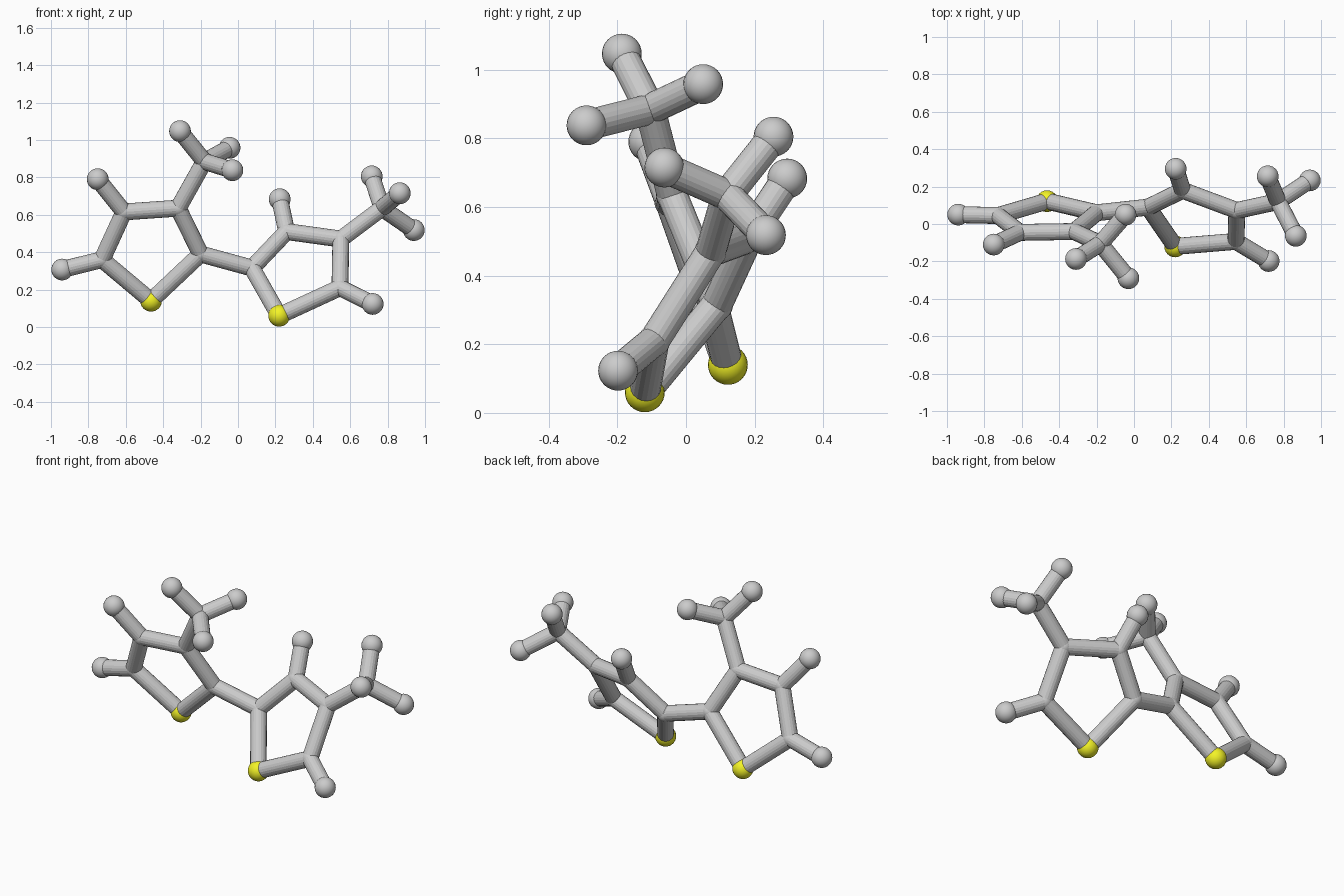
import bpy
from mathutils import Vector

if "Cube" in bpy.data.objects:
    bpy.data.objects.remove(bpy.data.objects["Cube"])

BOND_R, BALL_R, JOINT_R = 0.045, 0.058, 0.047

yellow = bpy.data.materials.new("sulfur_yellow")
yellow.diffuse_color = (0.9, 0.9, 0.02, 1)
yellow.use_nodes = True
yellow.node_tree.nodes["Principled BSDF"].inputs["Base Color"].default_value = yellow.diffuse_color

# Atom positions: s = sulfur, c = carbon, m = methyl carbon, h = hydrogen
left = {
    "s": (-.465, .122, .14), "c2": (-.20, .06, .39), "c3": (-.32, -.04, .635),
    "c4": (-.61, -.045, .615), "c5": (-.727, .045, .36), "m": (-.18, -.105, .885),
    "h4": (-.75, -.11, .79), "h5": (-.94, .05, .307),
    "hm1": (-.31, -.187, 1.047), "hm2": (-.045, .05, .958), "hm3": (-.03, -.29, .838),
}
right = {
    "s": (.22, -.12, .06), "c2": (.075, .09, .315), "c3": (.26, .18, .51),
    "c4": (.55, .072, .47), "c5": (.545, -.093, .21), "m": (.77, .12, .635),
    "h3": (.223, .295, .683), "h5": (.72, -.198, .123),
    "hm1": (.715, .255, .805), "hm2": (.865, -.063, .715), "hm3": (.94, .233, .518),
}
ring = [("s", "c2"), ("c2", "c3"), ("c3", "c4"), ("c4", "c5"), ("c5", "s"), ("c5", "h5"),
        ("m", "hm1"), ("m", "hm2"), ("m", "hm3")]


def ball(name, pos):
    kind = name.split("_")[1][0]
    bpy.ops.mesh.primitive_uv_sphere_add(segments=24, ring_count=16, location=pos,
                                         radius=BALL_R if kind in "sh" else JOINT_R)
    ob = bpy.context.object
    ob.name = name + "_atom"
    if kind == "s":
        ob.data.materials.append(yellow)
    bpy.ops.object.shade_smooth()


def bond(name, a, b):
    a, b = Vector(a), Vector(b)
    bpy.ops.mesh.primitive_cylinder_add(vertices=20, radius=BOND_R, depth=(b - a).length,
                                        location=(a + b) / 2)
    ob = bpy.context.object
    ob.name = name + "_bond"
    ob.rotation_euler = (b - a).to_track_quat("Z", "Y").to_euler()


# Two five-sided rings, each with a methyl branch and hydrogens
for side, atoms, extra in (("left", left, [("c3", "m"), ("c4", "h4")]),
                           ("right", right, [("c4", "m"), ("c3", "h3")])):
    for key, pos in atoms.items():
        ball(f"{side}_{key}", pos)
    for p, q in ring + extra:
        bond(f"{side}_{p}_{q}", atoms[p], atoms[q])

# Bond joining the rings
bond("ring_link", left["c2"], right["c2"])
